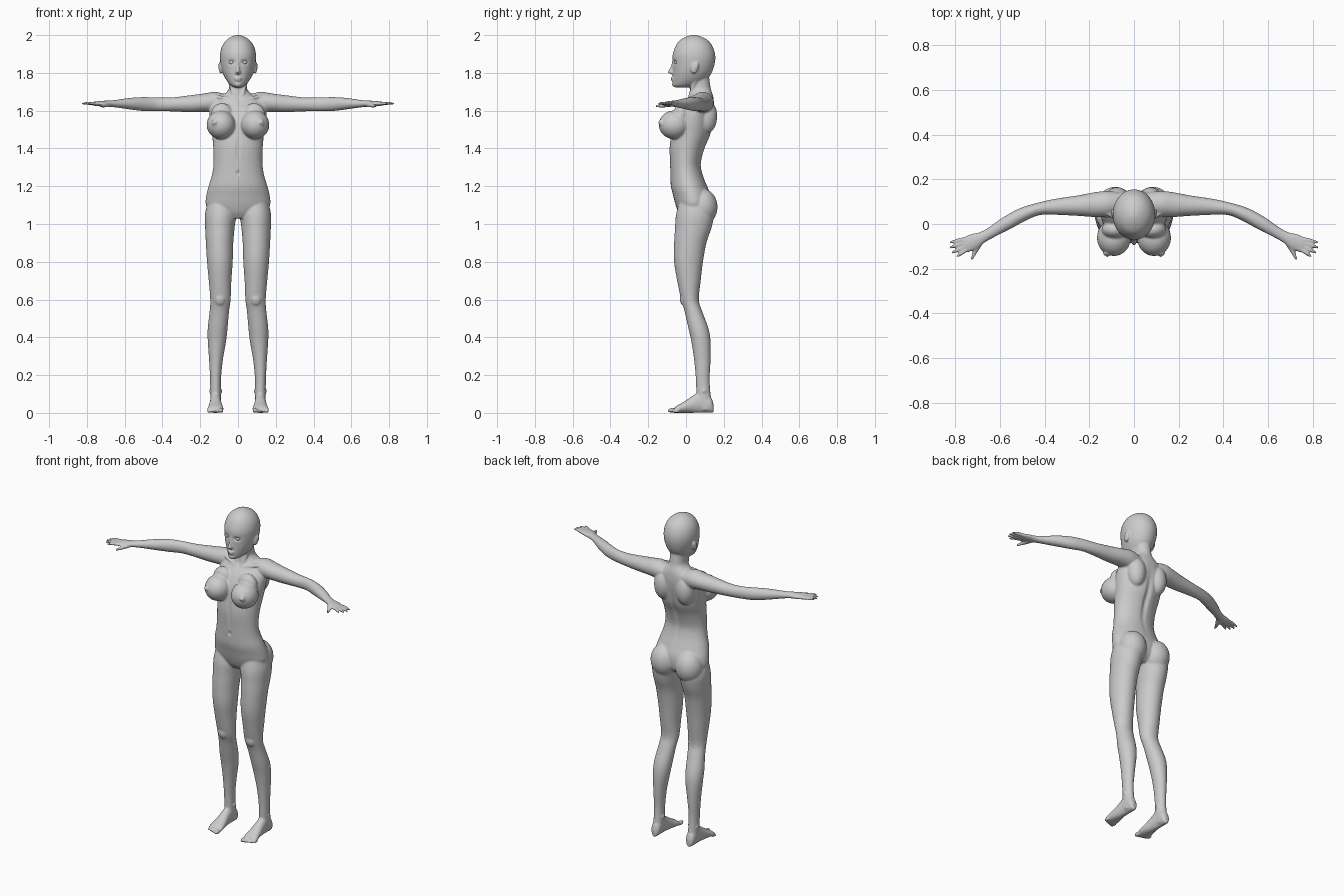
import bpy, bmesh, math
from mathutils import Vector, Matrix

bm = bmesh.new()


def spline(rows, steps=4):
    """Catmull-Rom interpolation of equally long rows of numbers."""
    out = []
    n = len(rows)
    for i in range(n - 1):
        p0, p1, p2, p3 = rows[max(i - 1, 0)], rows[i], rows[i + 1], rows[min(i + 2, n - 1)]
        for k in range(steps):
            t = k / steps
            out.append([0.5 * (2 * b + (c - a) * t + (2 * a - 5 * b + 4 * c - d) * t * t
                               + (3 * b - a - 3 * c + d) * t ** 3)
                        for a, b, c, d in zip(p0, p1, p2, p3)])
    return out + [list(rows[-1])]


def loft(rings, seg=32):
    """Closed skin over elliptical rings given as (centre, u axis, v axis)."""
    loops = []
    for c, u, v in rings:
        loops.append([bm.verts.new(c + u * math.cos(a) + v * math.sin(a))
                      for a in (2 * math.pi * i / seg for i in range(seg))])
    for a, b in zip(loops, loops[1:]):
        for i in range(seg):
            j = (i + 1) % seg
            bm.faces.new((a[i], a[j], b[j], b[i]))
    bm.faces.new(loops[0])
    bm.faces.new(loops[-1])


def column(rows, s=1):
    """Vertical loft; rows are (z, x min, x max, y front, y back)."""
    loft([(Vector((s * (a + b) / 2, (f + k) / 2, z)), Vector(((b - a) / 2, 0, 0)),
           Vector((0, (k - f) / 2, 0))) for z, a, b, f, k in spline(rows)])


def limb(rows, s=1, seg=24):
    """Sideways loft; rows are (x, y, z, horizontal radius, vertical radius)."""
    pts = spline(rows)
    rings = []
    for i, (x, y, z, rh, rv) in enumerate(pts):
        p, q = pts[max(i - 1, 0)], pts[min(i + 1, len(pts) - 1)]
        d = Vector((q[0] - p[0], q[1] - p[1], 0)).normalized()
        rings.append((Vector((s * x, y, z)), Vector((-s * d.y, d.x, 0)) * rh, Vector((0, 0, rv))))
    loft(rings, seg)


def ball(c, r, tilt=0):
    m = Matrix.Translation(c) @ Matrix.Rotation(tilt, 4, 'X') @ Matrix.Diagonal((*r, 1))
    bmesh.ops.create_uvsphere(bm, u_segments=24, v_segments=16, radius=1, matrix=m)


# Torso and neck: z, half width, front, back
torso = [(1.03, .08, -.02, .09), (1.06, .135, -.04, .125), (1.10, .17, -.055, .135),
         (1.15, .168, -.068, .132), (1.20, .156, -.08, .113), (1.26, .138, -.083, .09),
         (1.32, .13, -.085, .08), (1.40, .131, -.088, .10), (1.47, .137, -.08, .13),
         (1.55, .148, -.065, .145), (1.61, .15, -.035, .15), (1.65, .13, -.003, .148),
         (1.68, .085, .015, .143), (1.71, .051, .02, .133), (1.75, .046, .022, .126),
         (1.80, .046, .03, .12)]
column([(z, -w, w, f, b) for z, w, f, b in torso])

# Head
head = [(1.722, .018, -.055, .01), (1.735, .04, -.069, .06), (1.76, .061, -.07, .105),
        (1.79, .077, -.07, .13), (1.82, .087, -.07, .144), (1.86, .094, -.071, .154),
        (1.90, .095, -.07, .154), (1.94, .085, -.056, .141), (1.97, .065, -.036, .119),
        (1.99, .038, -.004, .086), (2.0, .012, .026, .056)]
column([(z, -w, w, f, b) for z, w, f, b in head])

# Nose, lips and chin
column([(1.792, -.010, .010, -.078, -.05), (1.802, -.014, .014, -.096, -.05),
        (1.815, -.010, .010, -.092, -.05), (1.84, -.007, .007, -.079, -.05),
        (1.87, -.008, .008, -.073, -.05)])
ball((0, -.069, 1.773), (.021, .012, .006))
ball((0, -.068, 1.762), (.018, .012, .006))
ball((0, -.063, 1.739), (.018, .012, .013))

leg = [(1.12, .02, .16, -.035, .115), (1.05, .01, .175, -.053, .145), (.98, .018, .174, -.058, .135),
       (.90, .025, .17, -.063, .108), (.80, .028, .164, -.063, .09), (.70, .035, .155, -.047, .078),
       (.60, .039, .147, -.026, .068), (.54, .047, .150, -.008, .085), (.45, .055, .16, .012, .118),
       (.38, .063, .16, .028, .13), (.28, .08, .153, .043, .13), (.18, .09, .148, .052, .125),
       (.10, .09, .147, .055, .13), (.05, .09, .147, .06, .138), (.015, .095, .145, .07, .138)]
arm = [(.06, .09, 1.64, .05, .045), (.12, .09, 1.645, .058, .055), (.18, .086, 1.642, .055, .049),
       (.25, .082, 1.637, .046, .045), (.35, .077, 1.633, .036, .037), (.43, .067, 1.634, .028, .036),
       (.50, .042, 1.635, .031, .037), (.57, .004, 1.637, .031, .031), (.64, -.038, 1.637, .025, .021),
       (.68, -.06, 1.637, .026, .017), (.72, -.079, 1.637, .036, .015), (.76, -.097, 1.637, .034, .011)]
# Fingers: base x, y and tip x, y
fingers = [(.755, -.066, .825, -.082), (.76, -.083, .828, -.107),
           (.758, -.1, .817, -.13), (.75, -.114, .795, -.147)]
# Foot: y, inner x, outer x, top z
foot = [(.146, .108, .13, .045), (.13, .092, .145, .085), (.08, .09, .147, .115),
        (.035, .087, .15, .09), (-.01, .08, .157, .06), (-.045, .076, .163, .04),
        (-.062, .08, .16, .026)]

for s in (1, -1):
    column(leg, s)
    limb(arm, s)
    for x, y, u, v in fingers:
        limb([(x - .02, y + .01, 1.637, .008, .009), (x, y, 1.637, .010, .010),
              ((x + u) / 2, (y + v) / 2, 1.639, .009, .009), (u, v, 1.636, .005, .005)], s, 12)
    # Thumb
    limb([(.68, -.065, 1.634, .014, .012), (.70, -.10, 1.63, .014, .012),
          (.715, -.13, 1.626, .010, .010), (.727, -.16, 1.623, .005, .006)], s, 12)
    # Foot and toes
    loft([(Vector((s * (a + b) / 2, y, t / 2)), Vector(((b - a) / 2, 0, 0)), Vector((0, 0, t / 2)))
          for y, a, b, t in spline(foot)])
    for i in range(5):
        r = .013 if i == 0 else .0095 - .0006 * i
        ball((s * (.09 + .0165 * i), -.072 + .005 * i, r), (r, .027 - .002 * i, r))
    # Ankle bones and kneecap
    ball((s * .118, .095, .115), (.035, .02, .022))
    ball((s * .095, -.008, .605), (.032, .025, .04))
    # Bust
    ball((s * .09, -.062, 1.525), (.076, .082, .076))
    ball((s * .085, -.025, 1.575), (.06, .042, .065))
    ball((s * .12, -.133, 1.537), (.02, .008, .02))
    ball((s * .12, -.14, 1.537), (.008, .010, .008))
    # Buttock, shoulder blade and collarbone
    ball((s * .084, .085, 1.09), (.082, .082, .098))
    ball((s * .075, .11, 1.57), (.055, .055, .09))
    limb([(.015, .012, 1.655, .012, .01), (.08, .03, 1.668, .012, .01), (.15, .07, 1.68, .012, .01)], s, 12)
    # Neck tendon
    loft([(Vector((s * x, y, z)), Vector((.011, 0, 0)), Vector((0, .011, 0)))
          for x, y, z in ((.015, .018, 1.66), (.033, .035, 1.72), (.055, .065, 1.79))], 12)
    # Ear
    ball((s * .092, .045, 1.825), (.009, .02, .031), -.2)
    ball((s * .097, .054, 1.835), (.008, .012, .022), -.2)

bmesh.ops.recalc_face_normals(bm, faces=bm.faces)
mesh = bpy.data.meshes.new("body")
bm.to_mesh(mesh)
bm.free()
body = bpy.data.objects.new("body", mesh)
bpy.context.collection.objects.link(body)

# Fuse all parts into one smooth skin
rm = body.modifiers.new("fuse", 'REMESH')
rm.mode = 'VOXEL'
rm.voxel_size = .005
sm = body.modifiers.new("soften", 'SMOOTH')
sm.factor, sm.iterations = .5, 5
fused = bpy.data.meshes.new_from_object(body.evaluated_get(bpy.context.evaluated_depsgraph_get()))
body.modifiers.clear()
body.data = fused

# Soft dents along y: centre, spread, depth (eye sockets, navel, midline, spine, knee hollow)
dents = [((.034, -.065, 1.857), (.016, .03, .011), .010),
         ((0, -.085, 1.27), (.007, .03, .011), .009),
         ((0, -.085, 1.40), (.010, .04, .07), .006),
         ((0, .12, 1.42), (.016, .06, .14), -.012),
         ((0, .04, 1.66), (.012, .04, .02), .008)]
for v in fused.vertices:
    p = v.co
    dy = 0
    for c, r, d in dents:
        e = ((abs(p.x) - c[0]) / r[0]) ** 2 + ((p.y - c[1]) / r[1]) ** 2 + ((p.z - c[2]) / r[2]) ** 2
        if e < 12:
            dy += d * math.exp(-e)
    p.y += dy
fused.polygons.foreach_set("use_smooth", [True] * len(fused.polygons))

# Closed eyes
for s, side in ((1, "left"), (-1, "right")):
    bpy.ops.mesh.primitive_uv_sphere_add(segments=24, ring_count=16, radius=.015,
                                         location=(s * .034, -.046, 1.857))
    eye = bpy.context.object
    eye.name = side + "_eye"
    bpy.ops.object.shade_smooth()
